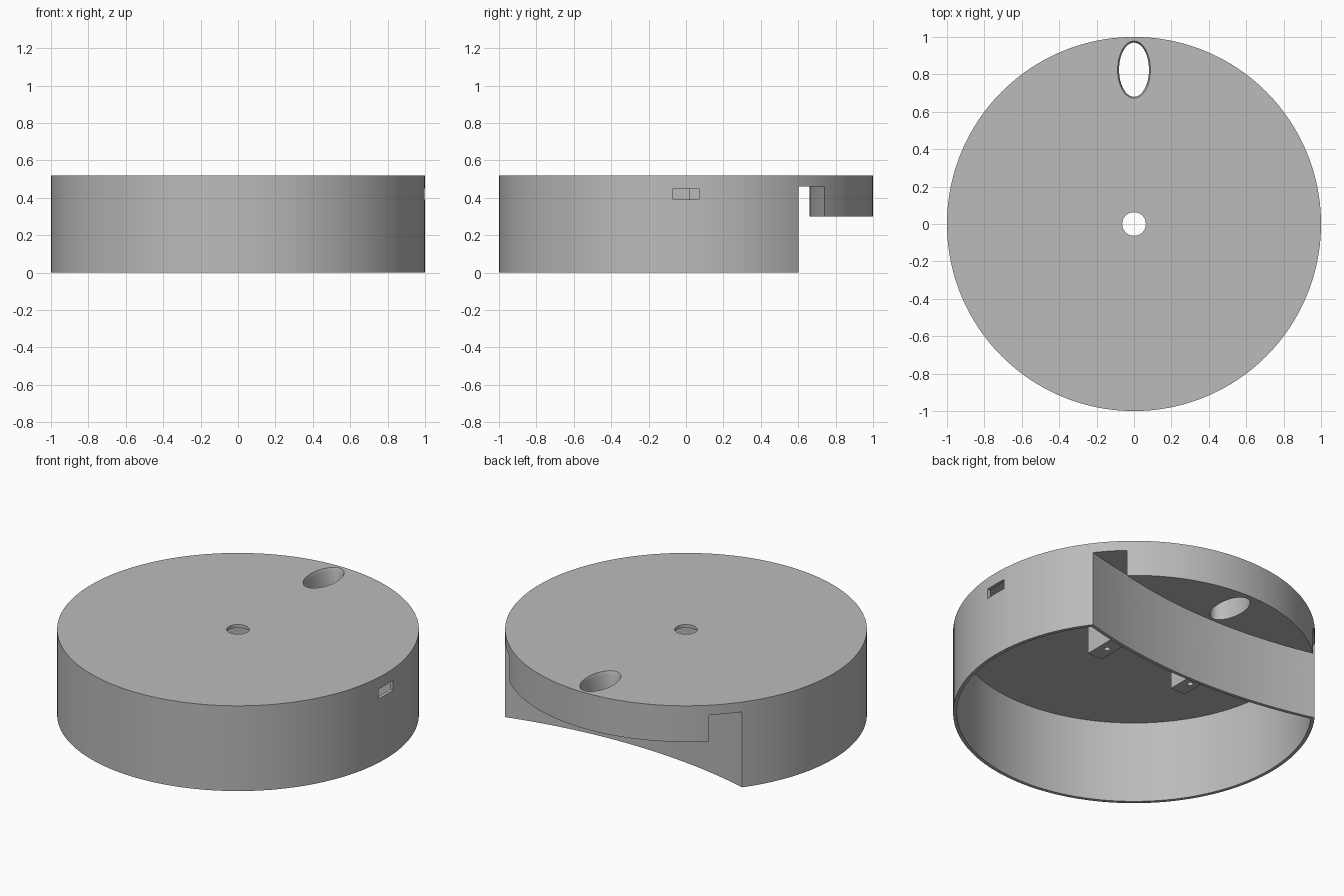
import bpy, bmesh
from math import sin, cos, pi, sqrt, atan2

cube = bpy.data.objects.get("Cube")
if cube:
    bpy.data.objects.remove(cube, do_unlink=True)

grey = bpy.data.materials.new("plain grey")
grey.use_nodes = True
grey.diffuse_color = (0.5, 0.5, 0.5, 1)
grey.node_tree.nodes["Principled BSDF"].inputs["Base Color"].default_value = (0.5, 0.5, 0.5, 1)

HEIGHT, WALL = 0.52, 0.02
ARC_Y = 3.53                      # centre of the concave back arcs
WALL_R, SLAB_R = 3.037, 2.87      # back wall and slab front edge


def ellipse(cx, cy, rx, ry, n=48):
    return [(cx + rx * cos(2 * pi * i / n), cy + ry * sin(2 * pi * i / n)) for i in range(n)]


def back_arc(r, half, n=32):
    """Concave arc running from x = -half to x = +half."""
    xs = [half * (2 * i / n - 1) for i in range(n + 1)]
    return [(x, ARC_Y - sqrt(r * r - x * x)) for x in xs]


def box(x0, x1, y0, y1):
    return [(x0, y0), (x1, y0), (x1, y1), (x0, y1)]


def prism(name, outline, z0, z1, top=None):
    """Solid between an outline at z0 and an equal or given outline at z1."""
    bm = bmesh.new()
    low = [bm.verts.new((x, y, z0)) for x, y in outline]
    high = [bm.verts.new((x, y, z1)) for x, y in (top or outline)]
    bm.faces.new(low)
    bm.faces.new(high)
    for i in range(len(low)):
        j = (i + 1) % len(low)
        bm.faces.new((low[i], low[j], high[j], high[i]))
    bmesh.ops.recalc_face_normals(bm, faces=bm.faces)
    mesh = bpy.data.meshes.new(name)
    bm.to_mesh(mesh)
    bm.free()
    mesh.materials.append(grey)
    obj = bpy.data.objects.new(name, mesh)
    bpy.context.collection.objects.link(obj)
    return obj


def activate(obj):
    bpy.ops.object.select_all(action='DESELECT')
    obj.select_set(True)
    bpy.context.view_layer.objects.active = obj


def cut(obj, cutter):
    activate(obj)
    mod = obj.modifiers.new("cut", 'BOOLEAN')
    mod.operation, mod.solver, mod.object = 'DIFFERENCE', 'EXACT', cutter
    bpy.ops.object.modifier_apply(modifier=mod.name)
    bpy.data.objects.remove(cutter, do_unlink=True)


# Round housing
housing = prism("housing", ellipse(0, 0, 1, 1, 160), 0, HEIGHT)

# Cavity, leaving a thin lid, side wall and concave back wall
r, back_r = 1 - WALL, WALL_R + WALL
y = (r * r + ARC_Y ** 2 - back_r ** 2) / (2 * ARC_Y)
x = sqrt(r * r - y * y)
start = atan2(y, x)
sweep = pi + 2 * start
n = 110
cavity = [(r * cos(start - sweep * i / n), r * sin(start - sweep * i / n)) for i in range(n + 1)]
cavity += back_arc(back_r, x)[1:-1]
cut(housing, prism("cavity", cavity, -0.1, HEIGHT - WALL))

# Space under the back slab, and the groove between slab and back wall
outer = back_arc(WALL_R, 1.1)
cut(housing, prism("under_slab", outer + [(1.1, 1.3), (-1.1, 1.3)], -0.1, 0.30))
cut(housing, prism("groove", outer + back_arc(SLAB_R, 1.1)[::-1], -0.2, 0.46))

# Finger hole with a chamfered rim, and centre hole
oval = ellipse(0, 0.825, 0.08, 0.145)
cut(housing, prism("finger_hole", oval, 0.2, 0.6))
cut(housing, prism("finger_hole_rim", oval, 0.50, 0.54, ellipse(0, 0.825, 0.096, 0.161)))
cut(housing, prism("centre_hole", ellipse(0, 0, 0.063, 0.063), 0.4, 0.6))

# Side slot
cut(housing, prism("side_slot", box(0.9, 1.1, -0.07, 0.07), 0.39, 0.45))

# Mounting blocks hanging under the lid, each with a screw hole
blocks = []
for side, sx in (("left", 1), ("right", -1)):
    cx = 0.3 * sx
    block = prism(side + "_mounting_block", box(cx - 0.05, cx + 0.05, 0.02, 0.25), 0.24, 0.505)
    cut(block, prism("screw_hole", ellipse(cx, 0.125, 0.017, 0.017, 24), 0.1, 0.40))
    blocks.append(block)

for obj in [housing] + blocks:
    activate(obj)
    bpy.ops.object.shade_smooth_by_angle(angle=0.5)
